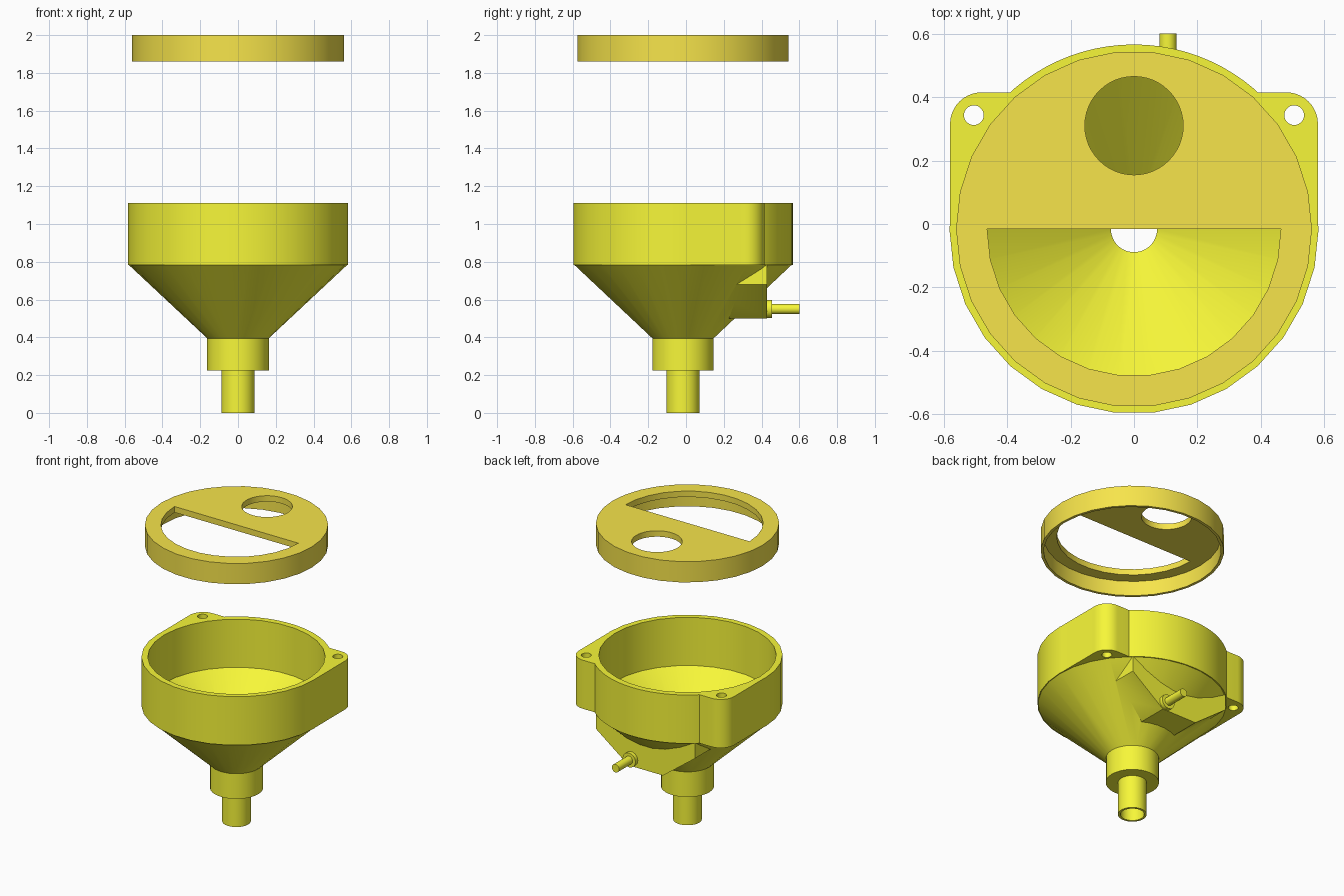
import bpy, bmesh
from math import sin, cos, radians, pi

if "Cube" in bpy.data.objects:
    bpy.data.objects.remove(bpy.data.objects["Cube"])

CY = -0.016  # y of the funnel axis


def material(name, rgb):
    m = bpy.data.materials.new(name)
    m.diffuse_color = (*rgb, 1)
    m.use_nodes = True
    m.node_tree.nodes["Principled BSDF"].inputs["Base Color"].default_value = m.diffuse_color
    return m


yellow = material("yellow", (0.93, 0.93, 0.04))
amber = material("amber", (0.93, 0.78, 0.07))


def finish(bm, name, mat):
    bmesh.ops.recalc_face_normals(bm, faces=bm.faces)
    me = bpy.data.meshes.new(name)
    bm.to_mesh(me)
    bm.free()
    me.materials.append(mat)
    ob = bpy.data.objects.new(name, me)
    bpy.context.collection.objects.link(ob)
    return ob


def arc(cx, cy, r, a0, a1, n):
    angles = [radians(a0 + (a1 - a0) * i / n) for i in range(n + 1)]
    return [(cx + r * cos(a), cy + r * sin(a)) for a in angles]


def prism(name, pts, lo, hi, mat, axis="z"):
    """Extrude a 2D outline along z (xy outline) or y (xz outline)."""
    bm = bmesh.new()
    place = (lambda p, d: (p[0], p[1], d)) if axis == "z" else (lambda p, d: (p[0], d, p[1]))
    a = [bm.verts.new(place(p, lo)) for p in pts]
    b = [bm.verts.new(place(p, hi)) for p in pts]
    bm.faces.new(a)
    bm.faces.new(b)
    for i in range(len(pts)):
        j = (i + 1) % len(pts)
        bm.faces.new((a[i], a[j], b[j], b[i]))
    return finish(bm, name, mat)


def disc(name, x, y, r, lo, hi, mat, axis="z", n=30):
    return prism(name, arc(x, y, r, 0, 360, n)[:-1], lo, hi, mat, axis)


def lathe(name, profile, mat, n=30):
    """Closed solid of revolution about the funnel axis."""
    bm = bmesh.new()
    rings = [[bm.verts.new((x, y, z)) for x, y in arc(0, CY, r, 0, 360, n)[:-1]]
             for r, z in profile]
    for a, b in zip(rings, rings[1:]):
        for i in range(n):
            j = (i + 1) % n
            bm.faces.new((a[i], a[j], b[j], b[i]))
    bm.faces.new(rings[0])
    bm.faces.new(rings[-1])
    return finish(bm, name, mat)


def combine(ob, other, op):
    m = ob.modifiers.new(op, "BOOLEAN")
    m.operation, m.solver, m.object = op, "EXACT", other
    bpy.context.view_layer.objects.active = ob
    bpy.ops.object.modifier_apply(modifier=m.name)
    bpy.data.objects.remove(other, do_unlink=True)


def smooth(ob):
    bpy.ops.object.select_all(action="DESELECT")
    ob.select_set(True)
    bpy.context.view_layer.objects.active = ob
    bpy.ops.object.shade_smooth_by_angle(angle=radians(30))


# Funnel: stepped spout and cone
funnel = lathe("funnel", [(.088, 0), (.088, .225), (.163, .225), (.163, .395),
                          (.58, .785), (.56, .95)], yellow)

# Cup wall with two rounded mounting ears
right_ear = [(.58, 0)] + arc(.48, .315, .1, 0, 90, 10) + [(.39, .415)]
left_ear = [(-x, y) for x, y in reversed(right_ear)]
outline = (arc(0, CY, .582, 180, 360, 15) + right_ear
           + arc(0, CY, .582, 49, 131, 20) + left_ear)
combine(funnel, prism("cup", outline, .782, 1.11, yellow), "UNION")

# Angular block behind the cone, with collar and pipe stub
block = [(-.37, .8), (-.37, .68), (-.13, .5), (.13, .5), (.37, .68), (.37, .8)]
combine(funnel, prism("block", block, .05, .43, yellow, "y"), "UNION")
combine(funnel, disc("collar", .107, .55, .048, .40, .455, yellow, "y"), "UNION")
combine(funnel, disc("pipe", .107, .55, .027, .42, .6, yellow, "y"), "UNION")

# Hollow interior and screw holes
combine(funnel, lathe("bore", [(.073, -.1), (.073, .395), (.543, .785), (.543, 1.2)], yellow),
        "DIFFERENCE")
for s in (-1, 1):
    combine(funnel, disc("screw_hole", s * .505, .343, .031, .6, 1.2, yellow), "DIFFERENCE")
smooth(funnel)

# Lid: shallow cap with a half-round opening and a round hole
lid = disc("lid", 0, CY, .561, 1.86, 2.0, amber)
combine(lid, disc("lid_hollow", 0, CY, .543, 1.7, 1.96, amber), "DIFFERENCE")
combine(lid, prism("half_opening", arc(0, CY, .463, 180, 360, 15), 1.9, 2.1, amber), "DIFFERENCE")
combine(lid, disc("round_hole", 0, .31, .155, 1.9, 2.1, amber, n=48), "DIFFERENCE")
smooth(lid)
